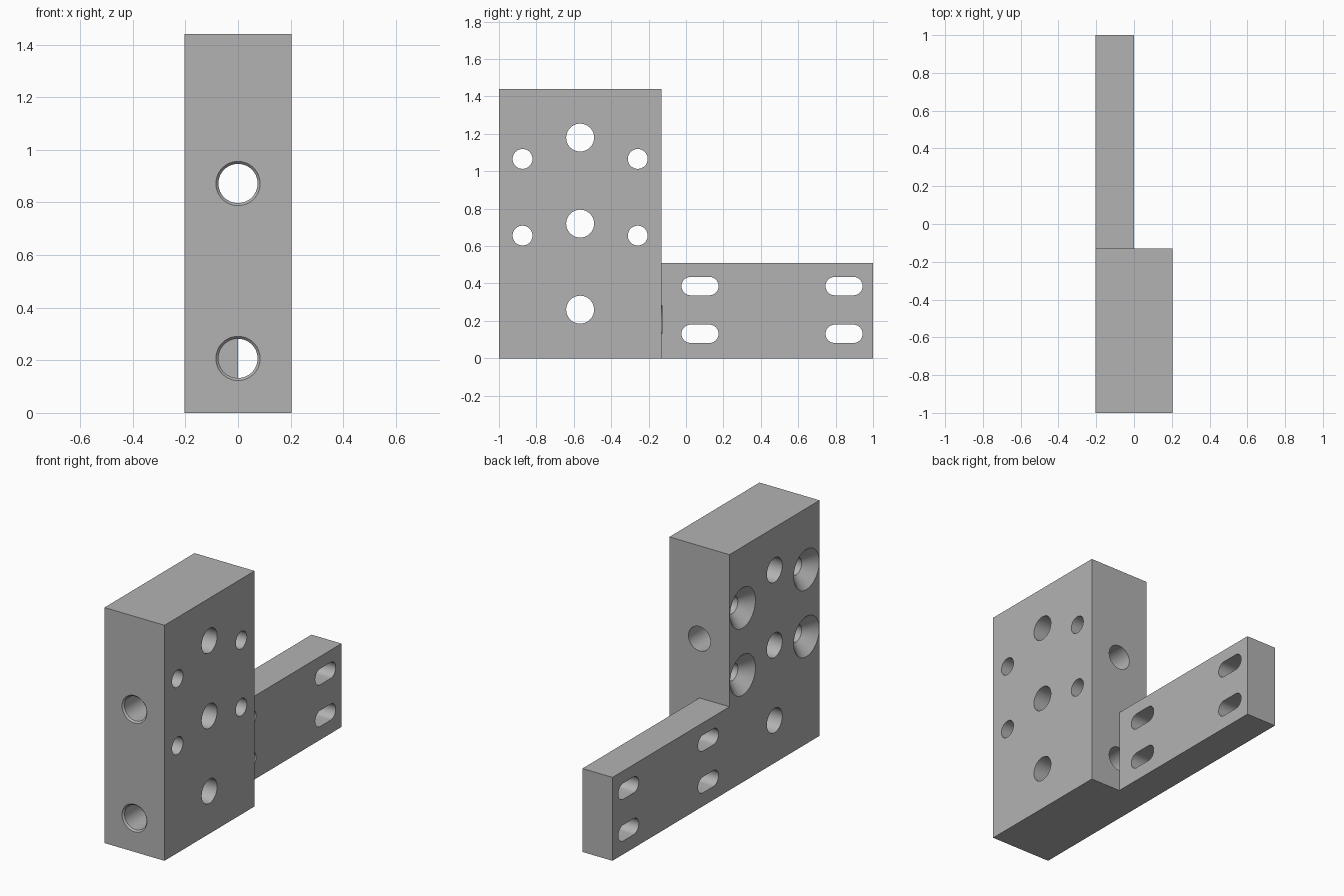
import bpy, bmesh, math
from mathutils import Vector

if "Cube" in bpy.data.objects:
    bpy.data.objects.remove(bpy.data.objects["Cube"])

HALF_X, STEP_Y = 0.203, -0.13
BLOCK_TOP, PLATE_TOP = 1.44, 0.51
SEGMENTS = 64

steel = bpy.data.materials.new("plain grey")
steel.use_nodes = True
grey = (0.45, 0.45, 0.45, 1)
steel.diffuse_color = grey
steel.node_tree.nodes["Principled BSDF"].inputs["Base Color"].default_value = grey


def loft(name, rings):
    """Solid skinned through matching rings of points, capped at both ends."""
    bm = bmesh.new()
    loops = [[bm.verts.new(p) for p in ring] for ring in rings]
    n = len(loops[0])
    for a, b in zip(loops, loops[1:]):
        for i in range(n):
            j = (i + 1) % n
            bm.faces.new((a[i], a[j], b[j], b[i]))
    bm.faces.new(loops[0])
    bm.faces.new(loops[-1])
    bmesh.ops.recalc_face_normals(bm, faces=bm.faces)
    mesh = bpy.data.meshes.new(name)
    bm.to_mesh(mesh)
    bm.free()
    mesh.materials.append(steel)
    obj = bpy.data.objects.new(name, mesh)
    bpy.context.collection.objects.link(obj)
    return obj


def extrude_x(name, outline, x0, x1):
    return loft(name, [[(x, y, z) for y, z in outline] for x in (x0, x1)])


def circle(radius):
    angles = [math.tau * (i + 0.5) / SEGMENTS for i in range(SEGMENTS)]
    return [(radius * math.cos(a), radius * math.sin(a)) for a in angles]


def hole_x(y, z, profile):
    """Round cutter along x, profile holds (x, radius) pairs."""
    return loft("hole_cutter", [[(x, y + u, z + v) for u, v in circle(r)] for x, r in profile])


def hole_y(z, profile):
    """Round cutter along y at x = 0, profile holds (y, radius) pairs."""
    return loft("hole_cutter", [[(u, y, z + v) for u, v in circle(r)] for y, r in profile])


def slot(y, z, half_length, radius):
    """Rounded slot cutter along x."""
    shift = half_length - radius
    outline = [(y + u + math.copysign(shift, u), z + v) for u, v in circle(radius)]
    return extrude_x("slot_cutter", outline, -0.3, 0.3)


# L-shaped body: tall block with a low plate behind it
body = extrude_x("bracket_body", [(-1, 0), (1, 0), (1, PLATE_TOP), (STEP_Y, PLATE_TOP),
                                  (STEP_Y, BLOCK_TOP), (-1, BLOCK_TOP)], -HALF_X, HALF_X)

# Step that thins the plate to half the block's width
cutters = [extrude_x("step_cutter", [(STEP_Y, -0.1), (1.1, -0.1), (1.1, 0.7), (STEP_Y, 0.7)], 0, 0.3)]

# Large cross holes
for z in (0.26, 0.72, 1.18):
    cutters.append(hole_x(-0.566, z, [(-0.3, 0.0745), (0.3, 0.0745)]))

# Countersunk screw holes, wide on the right side
for y in (-0.874, -0.258):
    for z in (0.656, 1.066):
        cutters.append(hole_x(y, z, [(-HALF_X - 0.002, 0.125), (-HALF_X + 0.07, 0.053), (0.3, 0.053)]))

# Long bores with chamfered mouths, the lower one stopping at the plate
for z, end in ((0.872, 0.1), (0.207, STEP_Y + 0.001)):
    cutters.append(hole_y(z, [(-1.002, 0.086), (-0.99, 0.0745), (end, 0.0745)]))

# Adjustment slots in the plate
for y in (0.075, 0.845):
    for z in (0.131, 0.386):
        cutters.append(slot(y, z, 0.099, 0.049))

bpy.context.view_layer.objects.active = body
for cutter in cutters:
    cutter.hide_render = True
    mod = body.modifiers.new("cut", 'BOOLEAN')
    mod.operation, mod.solver, mod.object = 'DIFFERENCE', 'EXACT', cutter
    bpy.ops.object.modifier_apply(modifier=mod.name)
    bpy.data.objects.remove(cutter)

# Smooth bores, sharp edges
for obj in bpy.context.selected_objects:
    obj.select_set(False)
body.select_set(True)
bpy.ops.object.shade_smooth_by_angle(angle=math.radians(30))
